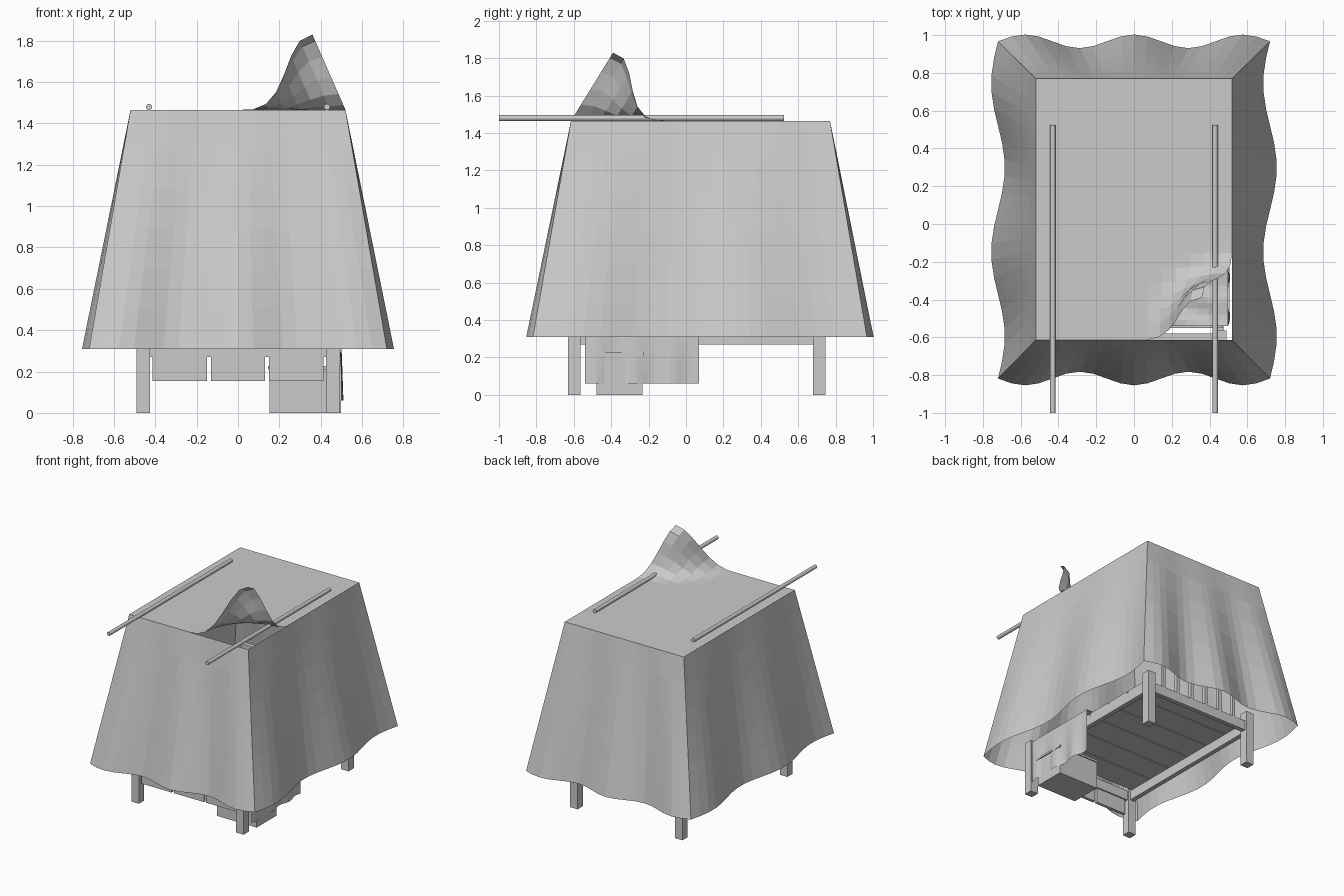
import bpy, bmesh
from math import sin, cos, pi
from mathutils import Vector

if "Cube" in bpy.data.objects:
    bpy.data.objects.remove(bpy.data.objects["Cube"])


def make(name, bm):
    me = bpy.data.meshes.new(name)
    bm.to_mesh(me)
    bm.free()
    ob = bpy.data.objects.new(name, me)
    bpy.context.collection.objects.link(ob)
    return ob


def box(name, x0, x1, y0, y1, z0, z1):
    bm = bmesh.new()
    bmesh.ops.create_cube(bm, size=1)
    for v in bm.verts:
        v.co = Vector((x0 + (v.co.x + .5) * (x1 - x0),
                       y0 + (v.co.y + .5) * (y1 - y0),
                       z0 + (v.co.z + .5) * (z1 - z0)))
    return make(name, bm)


def sheet(name, nu, nv, f):
    """Grid surface from f(u, v) with u, v in 0..1."""
    bm = bmesh.new()
    g = [[bm.verts.new(f(i / nu, j / nv)) for j in range(nv + 1)] for i in range(nu + 1)]
    for i in range(nu):
        for j in range(nv):
            bm.faces.new((g[i][j], g[i + 1][j], g[i + 1][j + 1], g[i][j + 1]))
    return make(name, bm)


TX, Y0, Y1, TZ, HZ = .52, -.615, .77, 1.465, .31


# Cover top with the front right corner pulled up and back
def cover_top(u, v):
    p = Vector((-TX + 2 * TX * u, Y0 + (Y1 - Y0) * v, TZ))
    t = max(0, 1 - (p - Vector((TX, Y0, TZ))).length / .5)
    w = (t * t * (3 - 2 * t)) ** 1.4
    return p + Vector((-.16, .225, .365)) * w


sheet("cover_top", 14, 18, cover_top)

# Four flared cover sides with folds growing toward the hem
top = [Vector((-TX, Y0)), Vector((TX, Y0)), Vector((TX, Y1)), Vector((-TX, Y1))]
hem = [Vector((-.72, -.818)), Vector((.72, -.818)), Vector((.72, .967)), Vector((-.72, .967))]
for k, name in enumerate(["front", "right", "back", "left"]):
    a, b, c, d = top[k], top[(k + 1) % 4], hem[k], hem[(k + 1) % 4]
    e = (d - c).normalized()
    out = Vector((e.y, -e.x))

    def side(u, v):
        p = a.lerp(b, u).lerp(c.lerp(d, u), v)
        p = p + out * (.036 * sin(u * 5 * pi if k % 2 == 0 else u * 4 * pi + .0) * v)
        return Vector((p.x, p.y, TZ + (HZ - TZ) * v))

    sheet("cover_" + name, 20, 6, side)

# Poles lying over the cover
for s, name in ((-1, "left"), (1, "right")):
    bpy.ops.mesh.primitive_cylinder_add(vertices=12, radius=.015, depth=1.525,
                                        location=(s * .43, -.2375, 1.48), rotation=(pi / 2, 0, 0))
    bpy.context.object.name = name + "_pole"

# Bed frame: legs and rails
for s, sn in ((-1, "left"), (1, "right")):
    for y, yn in ((-.63, "front"), (.68, "back")):
        xs = sorted((s * .425, s * .49))
        box(f"{yn}_{sn}_leg", xs[0], xs[1], y, y + .065, 0, .42)
    xs = sorted((s * .44, s * .475))
    box(sn + "_rail", xs[0], xs[1], -.57, .68, .27, .345)
box("front_rail", -.425, .425, -.615, -.58, .27, .345)
box("back_rail", -.425, .425, .695, .73, .27, .345)

# Deck planks
n = 6
step = 1.25 / n
for i in range(n):
    y = -.55 + i * step
    box(f"plank_{i + 1}", -.47, .47, y, y + step - .008, .345, .365)

# Slatted back rest
for i in range(6):
    x = -.325 + i * .13
    box(f"back_slat_{i + 1}", x - .012, x + .012, .7, .725, .345, .7)
box("back_top_rail", -.46, .46, .695, .73, .7, .75)

# Hanging front panels
for i in range(3):
    x = (i - 1) * .282
    box(f"front_panel_{i + 1}", x - .131, x + .131, -.612, -.59, .155, .34)


# Blanket on the deck, draped over the right rail
def blanket(u, v):
    s = u * .66
    y = -.54 + .61 * v
    wave = .012 * sin(v * 6 * pi)
    if s < .33:
        return Vector((.17 + s, y, .375 + .008 * sin(v * 8 * pi + s * 9) + .008))
    return Vector((.498 + wave * (s - .33) / .33, y, .39 - (s - .33)))


ob = sheet("blanket", 12, 20, blanket)

# Open storage bin with rim
bm = bmesh.new()
bmesh.ops.create_cube(bm, size=1)
for v in bm.verts:
    v.co = Vector((.325 + v.co.x * .345, -.355 + v.co.y * .245, .11 + v.co.z * .22))
bm.faces.ensure_lookup_table()
bmesh.ops.delete(bm, geom=[max(bm.faces, key=lambda f: f.calc_center_median().z)], context="FACES")
ob = make("storage_bin", bm)
ob.modifiers.new("walls", "SOLIDIFY").thickness = .008
for s in (-1, 1):
    y = -.355 + s * .125
    box("bin_rim_long", .145, .505, y - .006, y + .006, .21, .226)
    x = .325 + s * .174
    box("bin_rim_short", x - .006, x + .006, -.474, -.236, .21, .226)
